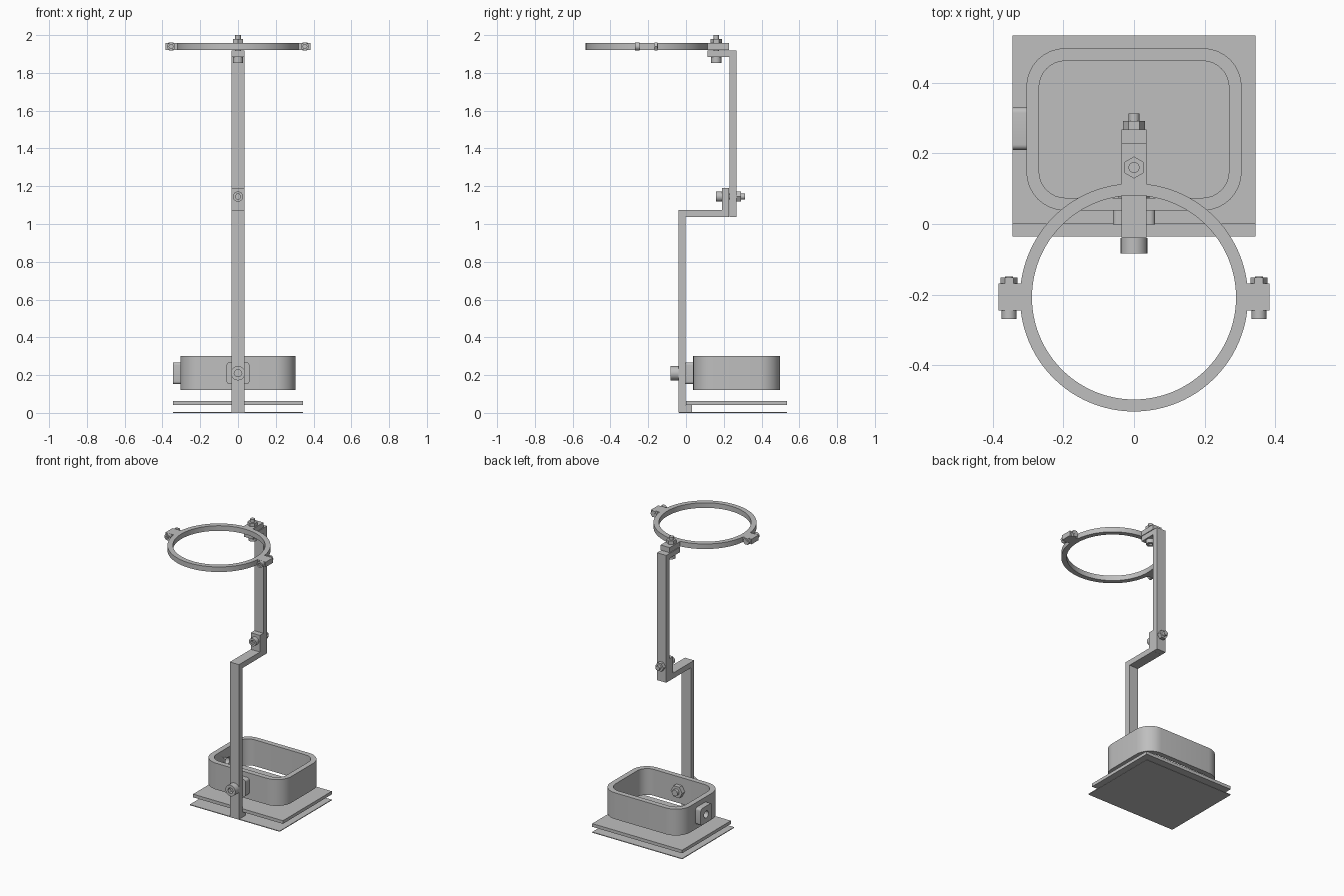
import bpy, bmesh
from math import pi, cos, sin, radians
from mathutils import Vector

if "Cube" in bpy.data.objects:
    bpy.data.objects.remove(bpy.data.objects["Cube"], do_unlink=True)

GREY = (0.52, 0.52, 0.52, 1)
grey = bpy.data.materials.new("plain grey")
grey.use_nodes = True
grey.diffuse_color = GREY
grey.node_tree.nodes["Principled BSDF"].inputs["Base Color"].default_value = GREY

# Where a profile's (u, v) and its depth d land for each extrusion axis
PLACE = {"x": lambda u, v, d: (d, u, v),
         "y": lambda u, v, d: (u, d, v),
         "z": lambda u, v, d: (u, v, d)}


def circle(u, v, r, n=24, turn=0.0):
    return [(u + r * cos(turn + 2 * pi * i / n), v + r * sin(turn + 2 * pi * i / n))
            for i in range(n)]


def hexagon(u, v, r, turn=0.0, cuts=1):
    corners = [Vector(p) for p in circle(u, v, r, 6, turn)]
    return [tuple(corners[i].lerp(corners[(i + 1) % 6], k / cuts))
            for i in range(6) for k in range(cuts)]


def rounded(u0, u1, v0, v1, r, steps=8):
    pts = []
    centres = [(u1 - r, v1 - r), (u0 + r, v1 - r), (u0 + r, v0 + r), (u1 - r, v0 + r)]
    for q, (cu, cv) in enumerate(centres):
        for k in range(steps + 1):
            a = pi / 2 * (q + k / steps)
            pts.append((cu + r * cos(a), cv + r * sin(a)))
    return pts


def extrude(name, outline, axis, d0, d1, hole=None):
    """Extrude an outline along an axis, with an optional matching inner outline."""
    bm = bmesh.new()
    place = PLACE[axis]
    loops = [[[bm.verts.new(place(u, v, d)) for u, v in pts] for d in (d0, d1)]
             for pts in (outline, hole) if pts]

    def bridge(a, b):
        for i in range(len(a)):
            j = (i + 1) % len(a)
            bm.faces.new((a[i], a[j], b[j], b[i]))

    for low, high in loops:
        bridge(low, high)
    for end in (0, 1):
        if hole:
            bridge(loops[0][end], loops[1][end])
        else:
            bm.faces.new(loops[0][end])
    bmesh.ops.recalc_face_normals(bm, faces=bm.faces)
    mesh = bpy.data.meshes.new(name)
    bm.to_mesh(mesh)
    bm.free()
    mesh.materials.append(grey)
    obj = bpy.data.objects.new(name, mesh)
    bpy.context.collection.objects.link(obj)
    bpy.ops.object.select_all(action="DESELECT")
    obj.select_set(True)
    bpy.context.view_layer.objects.active = obj
    bpy.ops.object.shade_smooth_by_angle(angle=radians(30))
    return obj


def box(name, x0, x1, y0, y1, z0, z1):
    return extrude(name, [(x0, y0), (x1, y0), (x1, y1), (x0, y1)], "z", z0, z1)


def bolt(name, axis, u, v, r, head, nut, tip, turn=0.0):
    """Socket head and hex nut, each given as (outer, inner) depth, and a shaft."""
    extrude(name + "_head", circle(u, v, r), axis, *head,
            hole=hexagon(u, v, r * 0.55, cuts=4))
    extrude(name + "_nut", hexagon(u, v, r * 1.15, turn), axis, *nut)
    floor = head[0] + (head[1] - head[0]) * 0.6
    extrude(name + "_shaft", circle(u, v, r * 0.57), axis, floor, tip)


# Base plates
box("ground_sheet", -0.344, 0.344, -0.036, 0.534, 0, 0.005)
box("base_plate", -0.344, 0.344, 0, 0.534, 0.041, 0.063)

# Stepped lower post and hooked upper post, drawn in side profile
W = 0.035
extrude("lower_post", [(-0.039, 0.003), (0.033, 0.003), (0.033, 0.041), (-0.002, 0.041),
                       (-0.002, 1.037), (0.228, 1.037), (0.228, 1.19), (0.19, 1.19),
                       (0.19, 1.075), (-0.039, 1.075)], "x", -W, W)
extrude("upper_post", [(0.229, 1.037), (0.267, 1.037), (0.267, 1.918), (0.115, 1.918),
                       (0.115, 1.883), (0.229, 1.883)], "x", -W, W)

# Open tray frame with a drilled side wall
tray = extrude("tray_frame", rounded(-0.305, 0.305, 0.038, 0.498, 0.11), "z", 0.12, 0.302,
               hole=rounded(-0.269, 0.269, 0.074, 0.462, 0.075))
cutter = extrude("hole_cutter", circle(0.27, 0.21, 0.024), "x", -0.4, -0.2)
cutter.hide_render = True
mod = tray.modifiers.new("side_hole", "BOOLEAN")
mod.operation, mod.object, mod.solver = "DIFFERENCE", cutter, "EXACT"
bpy.context.view_layer.objects.active = tray
bpy.ops.object.modifier_apply(modifier=mod.name)
bpy.data.objects.remove(cutter, do_unlink=True)

# Mounting pads on the tray
extrude("front_pad", rounded(-0.06, 0.06, 0.152, 0.268, 0.015), "y", -0.002, 0.04)
extrude("side_pad", rounded(0.21, 0.33, 0.152, 0.268, 0.015, 5), "x", -0.344, -0.304,
        hole=circle(0.27, 0.21, 0.024))

# Ring with rear tongue and side lugs
RING_Y, Z0, Z1 = -0.208, 1.922, 1.957
extrude("ring", circle(0, RING_Y, 0.323, 96), "z", Z0, Z1, hole=circle(0, RING_Y, 0.289, 96))
box("ring_tongue", -W, W, 0.1, 0.228, Z0, Z1)
for side, s in (("left", 1), ("right", -1)):
    x0, x1 = sorted((s * 0.305, s * 0.384))
    box(side + "_lug", x0, x1, -0.245, -0.168, Z0, Z1)
    bolt(side + "_lug_bolt", "y", s * 0.354, 1.94, 0.021,
         (-0.269, -0.245), (-0.168, -0.151), -0.149)

# Joint bolts
bolt("tray_bolt", "y", 0, 0.21, 0.038, (-0.083, -0.039), (0.074, 0.105), 0.125)
bolt("middle_bolt", "y", 0, 1.145, 0.027, (0.158, 0.19), (0.267, 0.292), 0.313)
bolt("top_bolt", "z", 0, 0.16, 0.027, (1.853, 1.883), (1.957, 1.98), 2.0, pi / 2)
